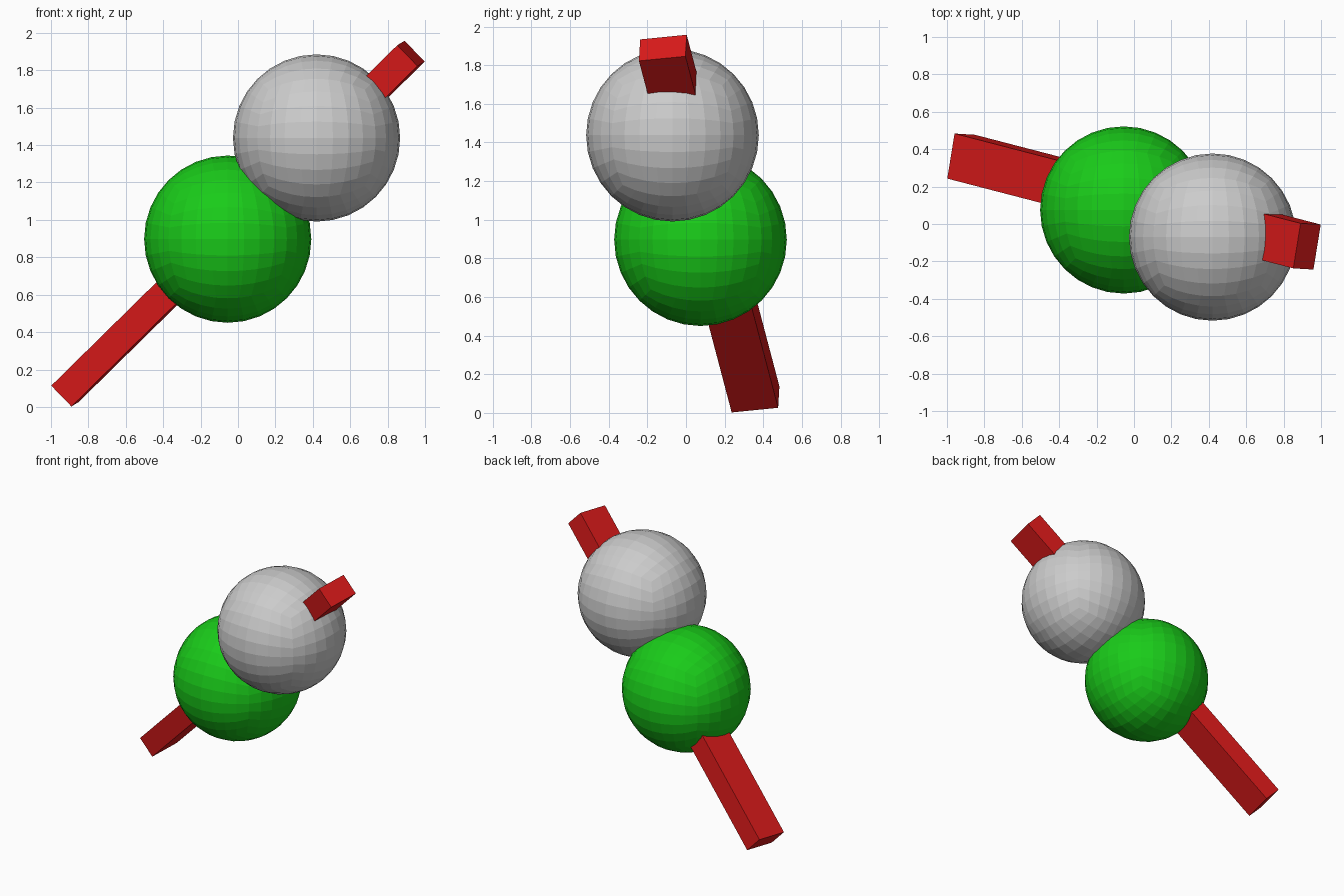
import bpy, bmesh, math
from mathutils import Matrix, Vector

if "Cube" in bpy.data.objects:
    bpy.data.objects.remove(bpy.data.objects["Cube"])


def material(name, rgb):
    m = bpy.data.materials.new(name)
    m.diffuse_color = (*rgb, 1)
    m.use_nodes = True
    m.node_tree.nodes["Principled BSDF"].inputs["Base Color"].default_value = m.diffuse_color
    return m


def finish(bm, name, mat=None):
    mesh = bpy.data.meshes.new(name)
    bm.to_mesh(mesh)
    bm.free()
    ob = bpy.data.objects.new(name, mesh)
    bpy.context.collection.objects.link(ob)
    if mat:
        mesh.materials.append(mat)
    return ob


def ball(name, center, radius, mat=None):
    # flat-faced sphere made from an evenly divided cube
    bm = bmesh.new()
    bmesh.ops.create_cube(bm, size=2)
    bmesh.ops.subdivide_edges(bm, edges=bm.edges[:], cuts=7, use_grid_fill=True)
    for v in bm.verts:
        v.co = Vector([math.tan(c * math.pi / 4) for c in v.co]).normalized() * radius
    ob = finish(bm, name, mat)
    ob.location = center
    return ob


def bar(name, start, end, side, width, thickness, mat):
    # square-cut bar between two points, its wide side along "side"
    start, end = Vector(start), Vector(end)
    axis = (end - start).normalized()
    wide = Vector(side)
    wide = (wide - axis * wide.dot(axis)).normalized()
    thin = axis.cross(wide)
    rot = Matrix((thin, wide, axis)).transposed().to_4x4()
    size = Matrix.Diagonal((thickness, width, (end - start).length, 1))
    bm = bmesh.new()
    bmesh.ops.create_cube(bm, size=1)
    bm.transform(Matrix.Translation((start + end) / 2) @ rot @ size)
    return finish(bm, name, mat)


red = material("red", (0.7, 0.01, 0.01))
green = material("green", (0.01, 0.6, 0.01))

# slanted stick through both balls
bar("stick", (-0.925, 0.36, 0.07), (0.925, -0.12, 1.89), (0.04, 0.24, 0.025), 0.245, 0.155, red)
# lower and upper balls
ball("lower_ball", (-0.055, 0.075, 0.897), 0.447, green)
ball("upper_ball", (0.42, -0.07, 1.438), 0.447)
